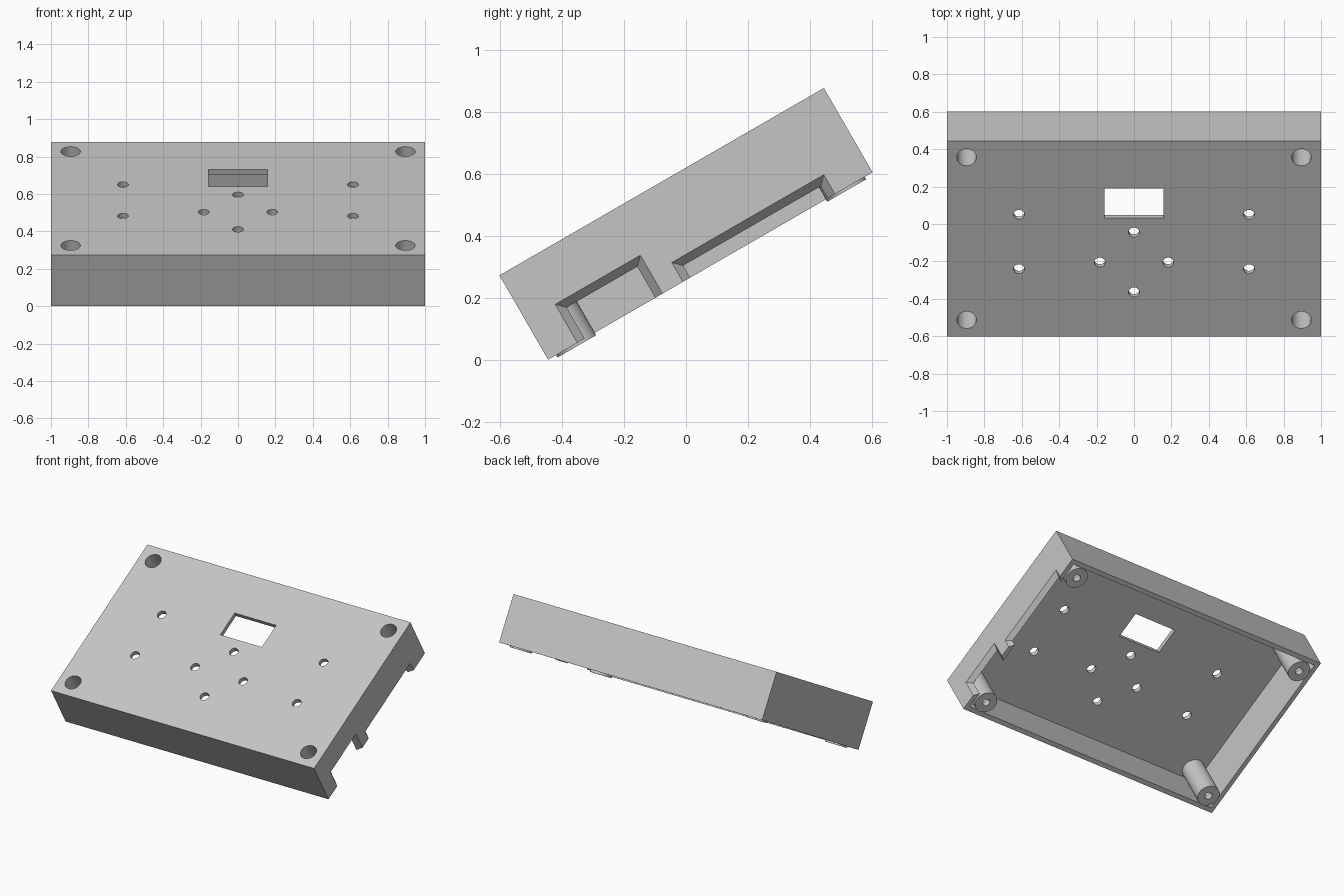
import bpy
import bmesh
from math import radians
from mathutils import Matrix, Vector

old = bpy.data.objects.get("Cube")
if old:
    bpy.data.objects.remove(old)

# Case proportions, in the case's own frame before it is tilted
HALF_X, HALF_Y, HALF_Z = 1.0, 0.604, 0.157
WALL = 0.03
POST_X, POST_Y, POST_R = 0.895, 0.502, 0.072
POST_BOTTOM = -HALF_Z - 0.009
LID_UNDER = HALF_Z - WALL

grey = bpy.data.materials.new("light_grey_plastic")
grey.use_nodes = True
GREY = (0.56, 0.56, 0.56, 1)
grey.diffuse_color = GREY
grey.node_tree.nodes["Principled BSDF"].inputs["Base Color"].default_value = GREY


def make_object(name, bm):
    bmesh.ops.recalc_face_normals(bm, faces=bm.faces)
    mesh = bpy.data.meshes.new(name)
    bm.to_mesh(mesh)
    bm.free()
    mesh.materials.append(grey)
    obj = bpy.data.objects.new(name, mesh)
    bpy.context.collection.objects.link(obj)
    return obj


def add_box(bm, lo, hi):
    lo, hi = Vector(lo), Vector(hi)
    size = Matrix.Diagonal((*(hi - lo), 1))
    return bmesh.ops.create_cube(bm, size=1, matrix=Matrix.Translation((lo + hi) / 2) @ size)["verts"]


def add_cylinder(bm, x, y, r, z0, z1, sides=40):
    bmesh.ops.create_cone(bm, cap_ends=True, segments=sides, radius1=r, radius2=r,
                          depth=z1 - z0, matrix=Matrix.Translation((x, y, (z0 + z1) / 2)))


def cut(obj, cutter):
    mod = obj.modifiers.new("cut", "BOOLEAN")
    mod.operation, mod.solver, mod.object = "DIFFERENCE", "EXACT", cutter
    bpy.context.view_layer.update()
    graph = bpy.context.evaluated_depsgraph_get()
    mesh = bpy.data.meshes.new_from_object(obj.evaluated_get(graph))
    obj.modifiers.clear()
    obj.data = mesh
    bpy.data.objects.remove(cutter)


corners = [(sx * POST_X, sy * POST_Y) for sx in (-1, 1) for sy in (-1, 1)]

# Shell: box opened from below
bm = bmesh.new()
add_box(bm, (-HALF_X, -HALF_Y, -HALF_Z), (HALF_X, HALF_Y, HALF_Z))
shell = make_object("case_shell", bm)
bm = bmesh.new()
add_box(bm, (WALL - HALF_X, WALL - HALF_Y, -HALF_Z - 0.1),
        (HALF_X - WALL, HALF_Y - WALL, LID_UNDER))
cut(shell, make_object("cavity", bm))

# Lid openings: display window, button holes, screw bores
bm = bmesh.new()
add_box(bm, (-0.158, 0.129, 0), (0.158, 0.309, 0.3))
buttons = [(sx * 0.615, y) for sx in (-1, 1) for y in (-0.187, 0.149)]
buttons += [(0, 0.039), (0, -0.330), (-0.183, -0.146), (0.183, -0.146)]
for x, y in buttons:
    add_cylinder(bm, x, y, 0.029, 0, 0.3, 32)
for x, y in corners:
    add_cylinder(bm, x, y, 0.052, 0, 0.3)
cut(shell, make_object("lid_openings", bm))

# Side notches that flare towards the outside
bm = bmesh.new()
for y0, y1, top in ((-0.495, -0.178, -0.014), (-0.102, 0.464, -0.085)):
    reach, flare = 0.02, 0.9
    verts = add_box(bm, (HALF_X - WALL - reach, y0, -HALF_Z - 0.1), (HALF_X + reach, y1, top))
    for v in verts:
        inset = (HALF_X - v.co.x) * flare
        v.co.y += inset if v.co.y < (y0 + y1) / 2 else -inset
        if v.co.z > -HALF_Z:
            v.co.z -= inset
cut(shell, make_object("side_notches", bm))

# Screw posts with a wide bore and a narrow hole at the foot
parts = [shell]
for i, (x, y) in enumerate(corners):
    bm = bmesh.new()
    add_cylinder(bm, x, y, POST_R, POST_BOTTOM, LID_UNDER)
    post = make_object(f"screw_post_{i + 1}", bm)
    for r, z0 in ((0.052, POST_BOTTOM + 0.04), (0.024, POST_BOTTOM - 0.1)):
        bm = bmesh.new()
        add_cylinder(bm, x, y, r, z0, 0.3)
        cut(post, make_object("bore", bm))
    parts.append(post)

# Tilt the case and smooth the round walls
tilt = Matrix.Translation((0, 0, 0.44)) @ Matrix.Rotation(radians(30), 4, "X")
bpy.ops.object.select_all(action="DESELECT")
for part in parts:
    part.data.transform(tilt)
    part.select_set(True)
bpy.context.view_layer.objects.active = shell
bpy.ops.object.shade_smooth_by_angle(angle=radians(30))
